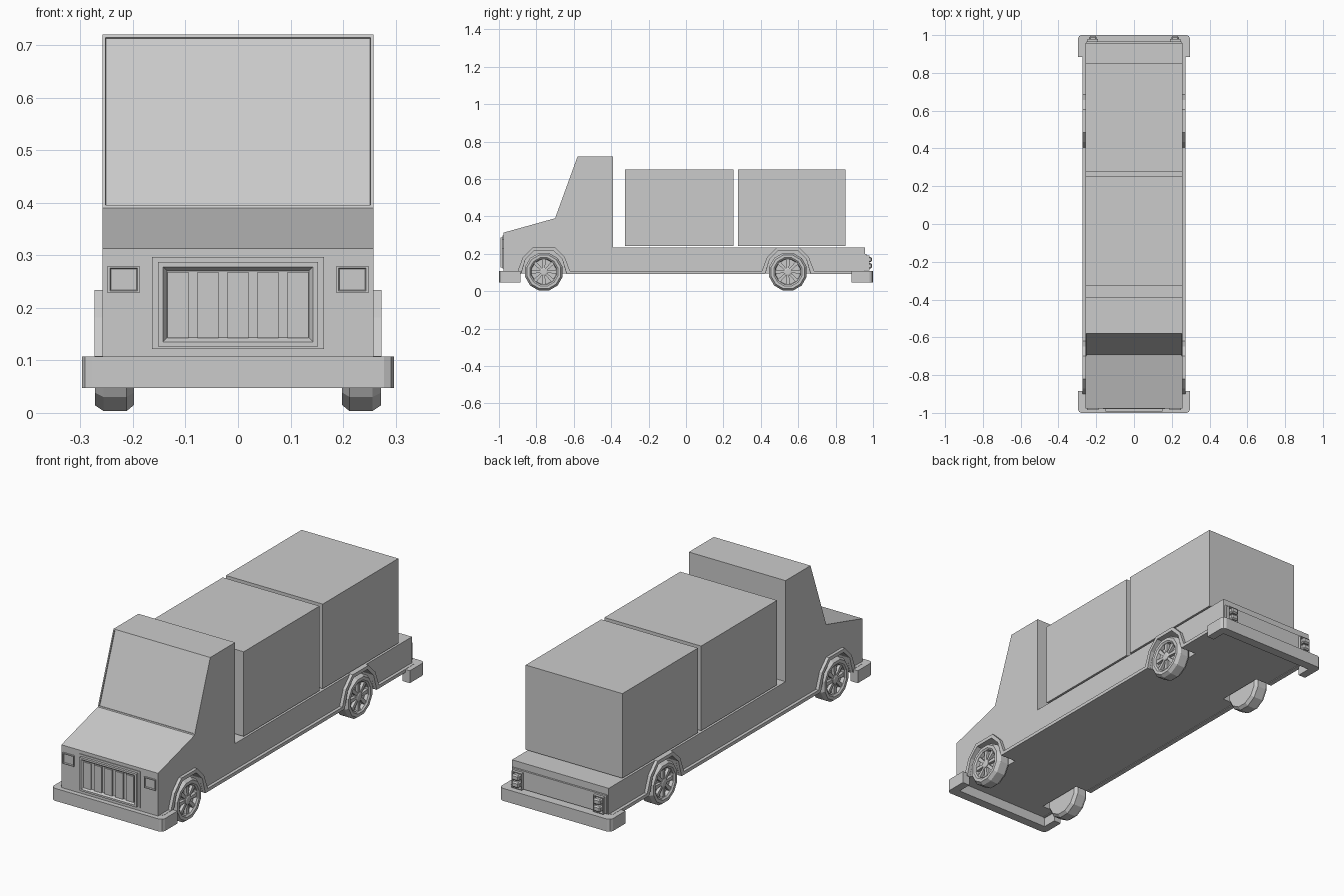
import bpy, bmesh, math
from mathutils import Vector

if "Cube" in bpy.data.objects:
    bpy.data.objects.remove(bpy.data.objects["Cube"])

WHEELS_Y = (-0.76, 0.545)
AXLE_Z = 0.104


def finish(name, bm):
    bmesh.ops.recalc_face_normals(bm, faces=bm.faces)
    mesh = bpy.data.meshes.new(name)
    bm.to_mesh(mesh)
    bm.free()
    ob = bpy.data.objects.new(name, mesh)
    bpy.context.collection.objects.link(ob)
    return ob


def prism(name, pts, axis, lo, hi):
    """Extrude a flat profile: axis x takes (y, z), axis y takes (x, z), axis z takes (x, y)."""
    place = {'x': lambda a, b, t: (t, a, b),
             'y': lambda a, b, t: (a, t, b),
             'z': lambda a, b, t: (a, b, t)}[axis]
    bm = bmesh.new()
    face = bm.faces.new([bm.verts.new(place(a, b, lo)) for a, b in pts])
    new = bmesh.ops.extrude_face_region(bm, geom=[face])['geom']
    move = Vector(place(0, 0, hi - lo))
    bmesh.ops.translate(bm, vec=move, verts=[v for v in new if isinstance(v, bmesh.types.BMVert)])
    return finish(name, bm)


def box(name, x0, x1, y0, y1, z0, z1):
    return prism(name, [(x0, y0), (x1, y0), (x1, y1), (x0, y1)], 'z', z0, z1)


def frame(name, x0, x1, z0, z1, w, y_wall, y_face):
    """Rectangular surround on a y-facing wall, bevelled toward its opening."""
    def ring(d, y):
        return [bm.verts.new(p) for p in ((x0 + d, y, z0 + d), (x1 - d, y, z0 + d),
                                          (x1 - d, y, z1 - d), (x0 + d, y, z1 - d))]
    bm = bmesh.new()
    rings = [ring(0, y_wall), ring(0, y_face), ring(w * .5, y_face), ring(w, y_wall)]
    for a, b in zip(rings, rings[1:] + rings[:1]):
        for i in range(4):
            j = (i + 1) % 4
            bm.faces.new((a[i], a[j], b[j], b[i]))
    return finish(name, bm)


def lathe(name, prof, sides, s, y):
    """Revolve (x, radius) points about an axle; s picks the side."""
    bm = bmesh.new()
    rings = []
    for x, r in prof:
        rings.append([bm.verts.new((s * x, y + r * math.sin(math.tau * (i + .5) / sides),
                                    AXLE_Z + r * math.cos(math.tau * (i + .5) / sides)))
                      for i in range(sides)])
    for a, b in zip(rings, rings[1:]):
        for i in range(sides):
            j = (i + 1) % sides
            bm.faces.new((a[i], a[j], b[j], b[i]))
    bm.faces.new(rings[0])
    bm.faces.new(rings[-1])
    return finish(name, bm)


# Cab, hood and flat bed as one side profile
body = prism('truck_body', [(-.977, .095), (-.977, .313), (-.70, .39), (-.58, .72), (-.39, .72),
                            (-.39, .233), (.957, .233), (.957, .095)], 'x', -.258, .258)

# Windscreen recess, sunk into the sloping front face
bm = bmesh.new()
bm.from_mesh(body.data)
screen = min(bm.faces, key=lambda f: (f.calc_center_median() - Vector((0, -.64, .555))).length)
bmesh.ops.inset_region(bm, faces=[screen], thickness=.008, depth=0)
bmesh.ops.inset_region(bm, faces=[screen], thickness=.001, depth=-.005)
bm.to_mesh(body.data)
bm.free()

# Wheel wells
inner = [(-.122, .092), (-.098, .172), (-.052, .217), (.052, .217), (.098, .172), (.122, .092)]
outer = [(-.14, .108), (-.112, .182), (-.06, .234), (.06, .234), (.112, .182), (.14, .108)]
for s in (-1, 1):
    for y in WHEELS_Y:
        pts = [(y + a, b) for a, b in inner]
        pts[0], pts[-1] = (y - .13, .06), (y + .13, .06)
        cut = prism('well_cutter', pts, 'x', *sorted((s * .185, s * .3)))
        cut.hide_render = True
        cut.hide_set(True)
        mod = body.modifiers.new('wheel_well', 'BOOLEAN')
        mod.operation = 'DIFFERENCE'
        mod.solver = 'EXACT'
        mod.object = cut

for s in (-1, 1):
    # Sill strip flowing into the fender flares
    top, low = [(-.96, .108)], [(-.96, .092)]
    for y in WHEELS_Y:
        top += [(y + a, b) for a, b in outer]
        low += [(y + a, b) for a, b in inner]
    top.append((.95, .108))
    low.append((.95, .092))
    prism('fender_trim', top + low[::-1], 'x', *sorted((s * .25, s * .273)))

    # Wheels: tyre with sunken rim, hub and spokes
    for y in WHEELS_Y:
        lathe('tyre', [(.198, .08), (.198, .092), (.212, .104), (.256, .104), (.272, .093),
                       (.272, .078), (.266, .070), (.25, .067)], 12, s, y)
        lathe('hub', [(.24, .022), (.266, .022), (.269, .015)], 8, s, y)
        for k in range(8):
            t = math.tau * k / 8
            c, n = math.cos(t), math.sin(t)
            quad = [(.015, -.006), (.072, -.010), (.072, .010), (.015, .006)]
            prism('wheel_spoke', [(y + a * c - b * n, AXLE_Z + a * n + b * c) for a, b in quad],
                  'x', *sorted((s * .245, s * .264)))

    # Headlights
    x0, x1 = sorted((s * .187, s * .248))
    frame('headlight_frame', x0, x1, .228, .28, .008, -.976, -.985)
    box('headlight_lens', x0 + .006, x1 - .006, -.98, -.97, .234, .274)

    # Tail lights: surround with two stacked bulbs
    x0, x1 = sorted((s * .19, s * .245))
    frame('tail_light_frame', x0, x1, .112, .192, .008, .964, .98)
    for z in (.122, .156):
        lens = box('tail_light_lens', x0 + .008, x1 - .008, .955, .994, z, z + .028)
        bev = lens.modifiers.new('bevel', 'BEVEL')
        bev.width, bev.segments = .006, 1

# Tail panel
box('tail_panel', -.252, .252, .95, .966, .112, .2)

# Wrap-around bumpers
half = [(.297, .885), (.297, .982), (.291, .994), (.278, 1.0)]
back = [(.258, .885), (.258, .955)]
for name, s in (('front_bumper', -1), ('rear_bumper', 1)):
    pts = half + [(-x, y) for x, y in half[::-1]] + [(-x, y) for x, y in back] + back[::-1]
    prism(name, [(x, s * y) for x, y in pts], 'z', .047, .107)

# Grille: plate, raised surround and five bars
box('grille_plate', -.164, .164, -.98, -.97, .122, .297)
frame('grille_surround', -.152, .152, .126, .287, .018, -.979, -.992)
for i in range(5):
    x = (i - 2) * .057
    box('grille_bar', x - .02, x + .02, -.987, -.975, .143, .268)

# Cargo boxes
box('front_cargo_box', -.258, .258, -.325, .253, .242, .65)
box('rear_cargo_box', -.258, .258, .277, .853, .242, .65)
